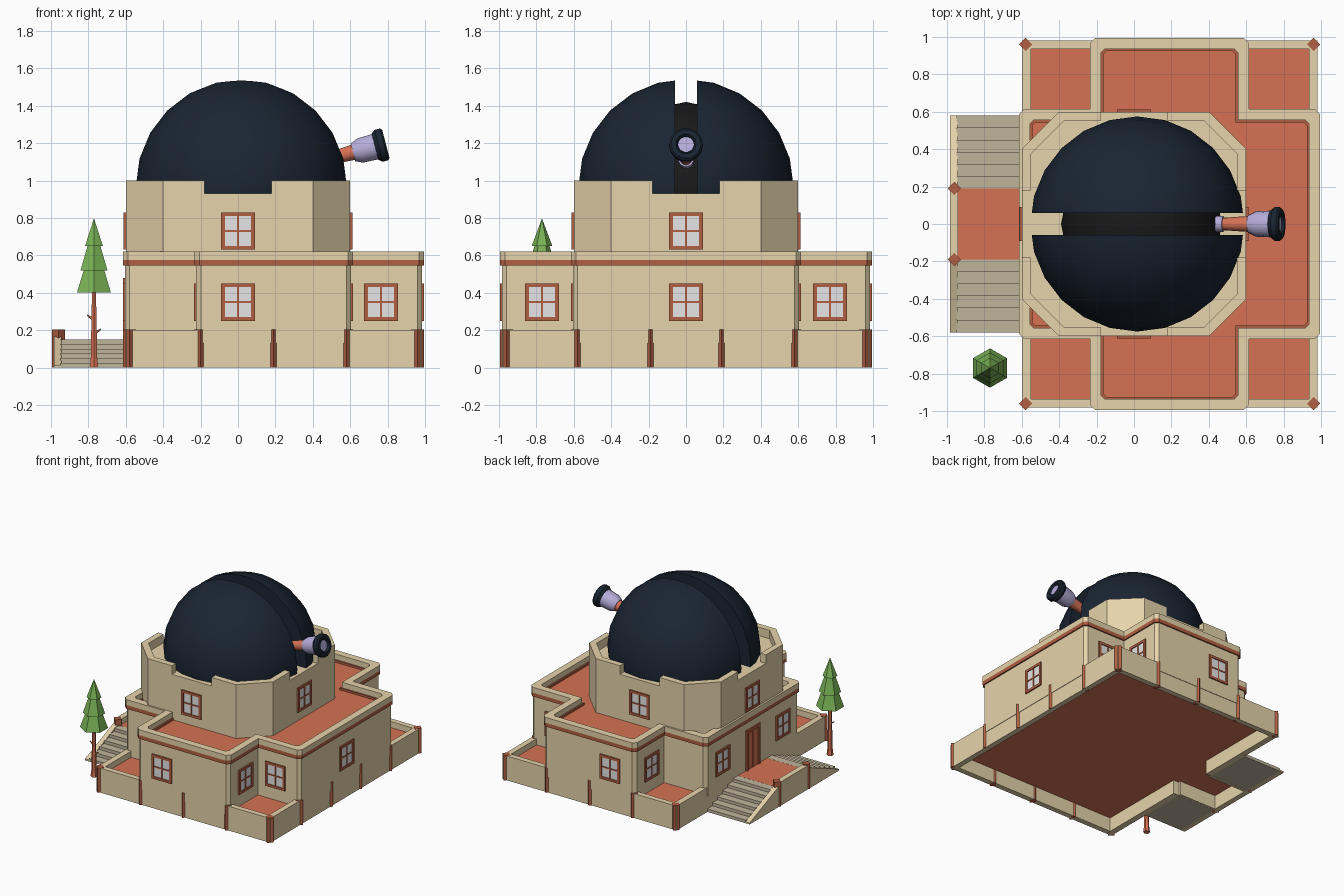
import bpy, bmesh, math
from mathutils import Matrix, Vector

if "Cube" in bpy.data.objects:
    bpy.data.objects.remove(bpy.data.objects["Cube"])

COL = {
    "sand": (.79, .655, .405), "terracotta": (.67, .168, .088), "brown_trim": (.45, .115, .055),
    "navy": (.010, .018, .032), "black": (.010, .010, .010), "lavender": (.47, .42, .70),
    "pane_grey": (.80, .80, .81), "stone": (.53, .46, .335), "leaf_green": (.19, .44, .09)}
MAT = {}
for n, c in COL.items():
    MAT[n] = bpy.data.materials.new(n)
    MAT[n].diffuse_color = (*c, 1)


def finish(name, bm, mats, smooth=None):
    bmesh.ops.remove_doubles(bm, verts=bm.verts, dist=1e-5)
    bmesh.ops.recalc_face_normals(bm, faces=bm.faces)
    me = bpy.data.meshes.new(name)
    bm.to_mesh(me)
    bm.free()
    for m in mats:
        me.materials.append(MAT[m])
    ob = bpy.data.objects.new(name, me)
    bpy.context.collection.objects.link(ob)
    if smooth:
        bpy.ops.object.select_all(action='DESELECT')
        ob.select_set(True)
        bpy.context.view_layer.objects.active = ob
        bpy.ops.object.shade_smooth_by_angle(angle=math.radians(smooth))
    return ob


def prism(name, pts, z0, z1, mat, M=Matrix()):
    bm = bmesh.new()
    lo = [bm.verts.new(M @ Vector((x, y, z0))) for x, y in pts]
    hi = [bm.verts.new(M @ Vector((x, y, z1))) for x, y in pts]
    bm.faces.new(lo)
    bm.faces.new(hi)
    for i in range(len(pts)):
        j = (i + 1) % len(pts)
        bm.faces.new((lo[i], lo[j], hi[j], hi[i]))
    return finish(name, bm, [mat])


def ring(name, outer, inner, z0, z1, mat):
    bm = bmesh.new()
    loops = [[bm.verts.new((x, y, z)) for x, y in p]
             for p, z in ((outer, z0), (outer, z1), (inner, z1), (inner, z0))]
    n = len(outer)
    for k in range(4):
        a, b = loops[k], loops[(k + 1) % 4]
        for i in range(n):
            j = (i + 1) % n
            bm.faces.new((a[i], a[j], b[j], b[i]))
    return finish(name, bm, [mat])


def boxes(name, items, M=Matrix()):
    """items: (min corner, max corner, material)"""
    bm = bmesh.new()
    mats = list(dict.fromkeys(i[2] for i in items))
    for lo, hi, m in items:
        lo, hi = Vector(lo), Vector(hi)
        r = bmesh.ops.create_cube(bm, size=1)
        for v in r["verts"]:
            v.co = M @ ((lo + hi) / 2 + Vector(a * b for a, b in zip(v.co, hi - lo)))
            for f in v.link_faces:
                f.material_index = mats.index(m)
    return finish(name, bm, mats)


def lathe(name, prof, n, mat, M=Matrix(), smooth=None):
    """prof: (height, radius) along local z"""
    bm = bmesh.new()
    loops = [[bm.verts.new(M @ Vector((r * math.sin(2 * math.pi * i / n), r * math.cos(2 * math.pi * i / n), z)))
              for i in range(n)] for z, r in prof]
    for a, b in zip(loops, loops[1:]):
        for i in range(n):
            j = (i + 1) % n
            bm.faces.new((a[i], a[j], b[j], b[i]))
    bm.faces.new(loops[0])
    bm.faces.new(loops[-1])
    return finish(name, bm, [mat], smooth)


def rect(x0, x1, y):
    return [(x0, -y), (x1, -y), (x1, y), (x0, y)]


def cross(o, c):
    """cross-shaped plan grown by o, convex corners chamfered by c"""
    x0, x1, a0, a1, y0, y1 = -.604 - o, .984 + o, -.224 - o, .604 + o, .604 + o, .984 + o
    P = [(x1, -y0), (x1, y0), (a1, y0), (a1, y1), (a0, y1), (a0, y0),
         (x0, y0), (x0, -y0), (a0, -y0), (a0, -y1), (a1, -y1), (a1, -y0)]
    out = []
    for i, p in enumerate(P):
        if i in (2, 5, 8, 11):
            out.append(p)
        else:
            v = Vector(p)
            for q in (P[i - 1], P[(i + 1) % 12]):
                out.append(tuple(v + (Vector(q) - v).normalized() * c))
    return out


# Base terrace: raised floor, low wall open at the landing, diamond posts
prism("terrace_floor", rect(-.57, .95, .95), .115, .15, "terracotta")
prism("terrace_wall", [(-.6, -.19), (-.6, -.98), (.98, -.98), (.98, .98), (-.6, .98), (-.6, .19),
                       (-.55, .19), (-.55, .935), (.935, .935), (.935, -.935), (-.55, -.935), (-.55, -.19)],
      0, .2, "sand")
posts = {(x, s * .96) for s in (-1, 1) for x in (-.58, -.2, .19, .58, .96)}
posts |= {(.96, y) for y in (-.58, -.19, .19, .58)} | {(-.96, y) for y in (-.19, .19)}
for x, y in sorted(posts):
    lathe("terrace_post", [(0, .035), (.203, .035)], 4, "brown_trim", Matrix.Translation((x, y, 0)))

# Main block with roof terrace, stripe and parapet
prism("main_walls", cross(0, .025), .13, .55, "sand")
prism("roof_floor", cross(-.04, .02), .54, .558, "terracotta")
ring("roof_stripe", cross(.011, .028), cross(-.06, .018), .545, .575, "brown_trim")
ring("roof_parapet", cross(.011, .028), cross(-.048, .02), .575, .62, "sand")

# Octagonal drum with four raised corner parapets
prism("drum", [(-.4, -.6), (.4, -.6), (.6, -.4), (.6, .4), (.4, .6), (-.4, .6), (-.6, .4), (-.6, -.4)],
      .54, .93, "sand")
corner = [(.18, .6), (.4, .6), (.6, .4), (.6, .18), (.55, .18), (.55, .375), (.375, .55), (.18, .55)]
for k in range(4):
    prism("drum_parapet", corner, .92, 1.0, "sand", Matrix.Rotation(k * math.pi / 2, 4, 'Z'))


# Dome: two half shells either side of the slit, dark core between
def dome_part(name, center, scale, seg, mat, side=0):
    bm = bmesh.new()
    bmesh.ops.create_uvsphere(bm, u_segments=seg, v_segments=seg // 2, radius=1)
    for v in bm.verts:
        v.co = Vector(center) + Vector(a * b for a, b in zip(v.co, scale))
    cuts = [((0, 0, .925), (0, 0, -1))]
    if side:
        cuts.append(((0, .06 * side, 0), (0, -side, 0)))
    for co, no in cuts:
        r = bmesh.ops.bisect_plane(bm, geom=bm.verts[:] + bm.edges[:] + bm.faces[:],
                                   plane_co=co, plane_no=no, clear_outer=True)
        edges = [e for e in r["geom_cut"] if isinstance(e, bmesh.types.BMEdge)]
        bmesh.ops.edgeloop_fill(bm, edges=edges)
    finish(name, bm, [mat], 30)


for s in (-1, 1):
    dome_part("dome_half", (.018, 0, .968), (.572, .575, .574), 24, "navy", s)
dome_part("dome_core", (.04, 0, .97), (.43, .43, .45), 16, "black")

# Telescope poking out of the slit
T = Matrix.Translation((.44, 0, 1.105)) @ Matrix.Rotation(math.radians(75.5), 4, 'Y')
lathe("telescope_eyepiece", [(0, .042), (.04, .042)], 14, "lavender", T, 35)
lathe("telescope_tube", [(.03, .032), (.11, .038), (.19, .043)], 14, "terracotta", T, 35)
lathe("telescope_barrel", [(.18, .05), (.22, .068), (.315, .072)], 14, "lavender", T, 35)
lathe("telescope_rim", [(.302, .074), (.322, .09), (.352, .09), (.362, .08), (.362, .055), (.345, .045)],
      14, "navy", T, 35)
lathe("telescope_lens", [(.34, .042), (.35, .042)], 14, "lavender", T)


# Windows: frame, four panes, mullions (local -y faces out)
def window(x, y, z, deg):
    w, h, b = .09, .1, .02
    M = Matrix.Translation((x, y, z)) @ Matrix.Rotation(math.radians(deg), 4, 'Z')
    boxes("window", [
        ((-w, -.011, h - b), (w, .005, h), "brown_trim"), ((-w, -.011, -h), (w, .005, b - h), "brown_trim"),
        ((-w, -.011, b - h), (b - w, .005, h - b), "brown_trim"),
        ((w - b, -.011, b - h), (w, .005, h - b), "brown_trim"),
        ((b - w, -.004, b - h), (w - b, .004, h - b), "pane_grey"),
        ((-.005, -.009, b - h), (.005, .003, h - b), "brown_trim"),
        ((b - w, -.009, -.005), (w - b, .003, .005), "brown_trim")], M)


for s, d in ((-1, 0), (1, 180)):
    window(0, s * .984, .35, d)
    window(.765, s * .604, .35, d)
    window(0, s * .6, .73, d)
    window(.604, s * .77, .35, 90)
    window(-.224, s * .77, .35, -90)
    window(-.604, s * .39, .35, -90)
    window(s * .6, 0, .73, 90 * s)
window(.984, 0, .35, 90)

# Door on the stair side
boxes("door", [((-.09, -.012, 0), (-.065, .005, .33), "brown_trim"), ((.065, -.012, 0), (.09, .005, .33), "brown_trim"),
               ((-.065, -.012, .305), (.065, .005, .33), "brown_trim"),
               ((-.065, -.004, 0), (.065, .004, .305), "terracotta"),
               ((-.004, -.008, 0), (.004, .003, .305), "brown_trim")],
      Matrix.Translation((-.604, 0, .15)) @ Matrix.Rotation(-math.pi / 2, 4, 'Z'))

# Landing (hollow below, like the terrace) and twin stairs
boxes("landing", [((-.95, -.19, .115), (-.56, .19, .15), "terracotta"),
                  ((-.985, -.19, 0), (-.94, .19, .195), "sand"),
                  ((-.94, -.19, 0), (-.6, -.17, .14), "sand"),
                  ((-.94, .17, 0), (-.6, .19, .14), "sand")])
N = 6
steps = [(.191, 0), (.191, .15)]
for i in range(N):
    y, z = .19 + (i + 1) * .39 / N, .15 * (N - i) / N
    steps += [(y, z), (y, z - .15 / N)]
# local (x, y, z) -> world (z, side * x, y)
for s in (-1, 1):
    M = Matrix(((0, 0, 1, 0), (s, 0, 0, 0), (0, 1, 0, 0), (0, 0, 0, 1)))
    prism("stairs", steps, -.948, -.6, "stone", M)
    prism("stair_side", [(.185, 0), (.185, .175), (.58, .012), (.58, 0)], -.985, -.945, "sand", M)

# Tree
P = Matrix.Translation((-.77, -.77, 0))
lathe("tree_trunk", [(0, .026), (.05, .02), (.42, .012)], 6, "terracotta", P)
for z, a in ((.18, 55), (.255, -55)):
    lathe("tree_branch", [(0, .008), (.045, .004)], 5, "terracotta",
          P @ Matrix.Translation((0, 0, z)) @ Matrix.Rotation(math.radians(a), 4, 'Y'))
for z0, r0, z1, r1 in ((.4, .105, .57, .045), (.52, .083, .70, .022), (.65, .055, .795, 0)):
    lathe("tree_foliage", [(z0, r0), (z1, r1 + .001)], 6, "leaf_green", P)

for m in bpy.data.materials:
    if m.users and not m.is_grease_pencil:
        m.use_nodes = True
        m.node_tree.nodes["Principled BSDF"].inputs["Base Color"].default_value = m.diffuse_color
